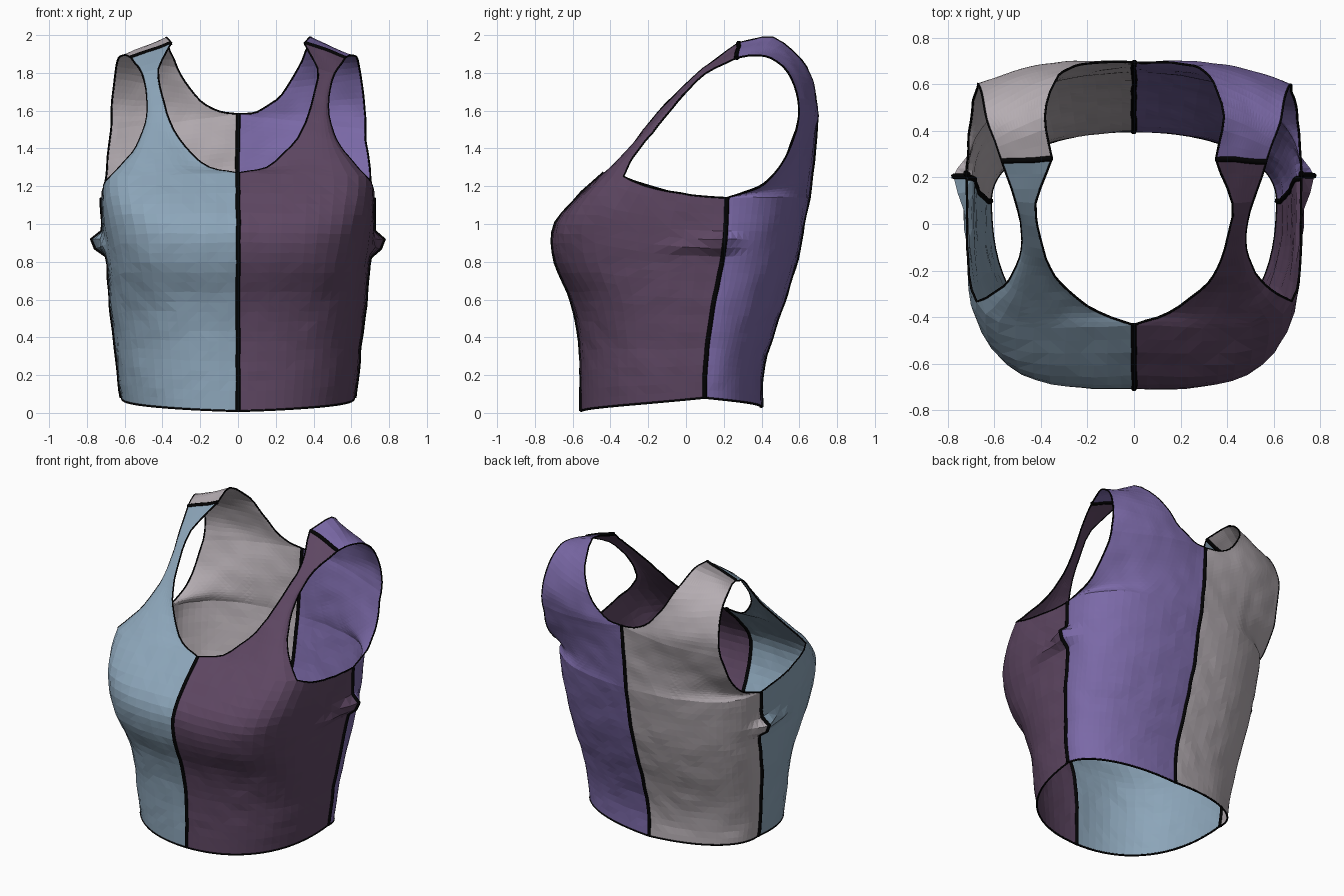
import bpy, bmesh, math
from mathutils import Vector, noise

if "Cube" in bpy.data.objects:
    bpy.data.objects.remove(bpy.data.objects["Cube"])

# ---------- colours ----------
def material(name, rgb):
    m = bpy.data.materials.new(name)
    m.diffuse_color = [(c / 255) ** 2.2 for c in rgb] + [1]
    m.use_nodes = True
    m.node_tree.nodes["Principled BSDF"].inputs["Base Color"].default_value = m.diffuse_color
    return m

BLUE = material("dusty blue", (139, 164, 184))
PLUM = material("dark plum", (94, 72, 98))
PURPLE = material("violet", (122, 105, 166))
GREY = material("warm grey", (180, 172, 177))
BLACK = material("black seam", (10, 10, 11))

# ---------- helpers ----------
def spline(pts, t):
    """Catmull-Rom through pts (numbers or vectors), t counted in points."""
    n = len(pts) - 1
    i = min(max(int(t), 0), n - 1)
    u = t - i
    b, c = pts[i], pts[i + 1]
    a = pts[i - 1] if i > 0 else b * 2 - c
    d = pts[i + 2] if i + 2 <= n else c * 2 - b
    return (b * 2 + (c - a) * u + (a * 2 - b * 5 + c * 4 - d) * u * u
            + (b * 3 - a - c * 3 + d) * u ** 3) * 0.5

# Torso profile sampled every 0.2 in height
FRONT = [.555, .555, .565, .605, .69, .69, .51, .28]
BACK = [.40, .40, .45, .52, .58, .62, .66, .69]
WIDTH = [.605, .63, .65, .675, .69, .715, .715, .69]
SIDE_Y = [.10, .10, .12, .15, .19, .21, .22, .22]
POWER = [2.4, 2.5, 2.6, 2.9, 3.5, 4.0, 6.0, 8.0]
BACK_POWER = [2.15, 2.2, 2.25, 2.3, 2.35, 2.35, 2.35, 2.35]

def torso(a, z, front):
    """Point on a squarish cross-section; a = 0 at centre, pi/2 at the side seam."""
    k = z / 0.2
    w, ys = spline(WIDTH, k), spline(SIDE_Y, k)
    n = spline(POWER if front else BACK_POWER, k)
    s, c = math.sin(a), max(math.cos(a), 0)
    r = (s ** n + c ** n) ** (-1 / n)
    depth = -spline(FRONT, k) - ys if front else spline(BACK, k) - ys
    return Vector((w * r * s, ys + depth * r * c, z))

def finish(p, side):
    """Mirror to one side, add the side pleats and light cloth creases."""
    x, y, z = p
    pleat = .075 * math.exp(-((z - .90) / .04) ** 2 - ((y - .19) / .08) ** 2)
    pleat += .03 * math.exp(-((z - .91 - .12 * (y - .2)) / .035) ** 2 - ((y - .03) / .16) ** 2)
    if x > .5:
        x += pleat
    q = Vector((x * side, y, z))
    if z > .12:
        q += noise.noise_vector(q * 9) * .006
    return q

COLS, ROWS, UP, CORNER = 20, 24, 18, 11   # CORNER: column where the armhole meets the bust

def lower(front):
    """Tube part from the hem to the chest line: rows of points."""
    rows, uc = [], CORNER / COLS
    for r in range(ROWS + 1):
        row = []
        for c in range(COLS + 1):
            u = c / COLS
            if front:
                bottom = .01 + .07 * u ** 1.5
                top = 1.27 - .02 * u / uc if u <= uc else 1.14 + .11 * ((1 - u) / (1 - uc)) ** 2
            else:
                bottom, top = .03 + .05 * u, 1.14
            row.append(torso(u * math.pi / 2, bottom + (top - bottom) * r / ROWS, front))
        rows.append(row)
    return rows

def upper(base, inner, outer, fade, bulge=0):
    """Part between neckline and armhole, growing out of the base row."""
    inner = [base[0]] + [Vector(p) for p in inner]
    outer = [base[-1]] + [Vector(p) for p in outer]
    n = len(base) - 1
    rows = []
    for k in range(UP + 1):
        t = k / UP
        a = spline(inner, t * (len(inner) - 1))
        b = spline(outer, t * (len(outer) - 1))
        row = []
        for i, p in enumerate(base):
            s = i / n
            q = a.lerp(b, s) + (p - base[0].lerp(base[-1], s)) * (1 - t) ** fade
            q.y += bulge * math.sin(math.pi * s) * t
            row.append(q)
        rows.append(row)
    return rows

def panel(name, grids, side, mat):
    bm = bmesh.new()
    for g in grids:
        vs = [[bm.verts.new(finish(p, side)) for p in row] for row in g]
        for r in range(len(vs) - 1):
            for c in range(len(vs[0]) - 1):
                quad = [vs[r][c], vs[r][c + 1], vs[r + 1][c + 1], vs[r + 1][c]]
                bm.faces.new(quad if side > 0 else quad[::-1])
    bmesh.ops.remove_doubles(bm, verts=bm.verts, dist=.0005)
    bmesh.ops.triangulate(bm, faces=bm.faces)
    me = bpy.data.meshes.new(name)
    bm.to_mesh(me)
    bm.free()
    me.materials.append(mat)
    me.materials.append(BLACK)
    ob = bpy.data.objects.new(name, me)
    bpy.context.collection.objects.link(ob)
    sol = ob.modifiers.new("cloth thickness", 'SOLIDIFY')
    sol.thickness, sol.offset, sol.material_offset_rim = .004, 0, 1

def piping(name, pts, side, radius):
    """Thin black cord along a seam or an edge."""
    cu = bpy.data.curves.new(name, 'CURVE')
    cu.dimensions = '3D'
    cu.bevel_depth, cu.bevel_resolution, cu.use_fill_caps = radius, 1, True
    sp = cu.splines.new('POLY')
    sp.points.add(len(pts) - 1)
    for q, p in zip(sp.points, pts):
        q.co = (*finish(p, side), 1)
    cu.materials.append(BLACK)
    bpy.context.collection.objects.link(bpy.data.objects.new(name, cu))

def column(grid, i):
    return [row[i] for row in grid]

# ---------- front: body and narrow strap ----------
front_low = lower(True)
front_up = upper(
    front_low[-1][:CORNER + 1],
    [(.15, -.38, 1.30), (.28, -.29, 1.41), (.36, -.19, 1.54),
     (.40, -.06, 1.68), (.42, .09, 1.82), (.35, .28, 1.96)],
    [(.61, -.30, 1.325), (.54, -.24, 1.41), (.49, -.14, 1.53),
     (.48, -.03, 1.665), (.51, .10, 1.795), (.57, .27, 1.88)], 2)

# ---------- back: body, shoulder blade and wide strap ----------
back_low = lower(False)
back_mid = upper(
    back_low[-1],
    [(0, .675, 1.36), (0, .695, 1.58)],
    [(.705, .41, 1.21), (.69, .52, 1.34), (.675, .585, 1.50)], 2.6, .045)
back_up = upper(
    back_mid[-1],
    [(.10, .695, 1.595), (.20, .69, 1.655), (.28, .67, 1.755), (.34, .61, 1.87),
     (.385, .46, 1.985), (.35, .28, 1.96)],
    [(.67, .60, 1.60), (.66, .585, 1.70), (.65, .54, 1.80), (.63, .45, 1.88),
     (.60, .36, 1.895), (.57, .27, 1.88)], 1.2)

# ---------- four panels, with seams and edge piping ----------
for side, word, front_mat, back_mat in ((-1, "left", BLUE, GREY), (1, "right", PLUM, PURPLE)):
    panel("front_panel_" + word, [front_low, front_up], side, front_mat)
    panel("back_panel_" + word, [back_low, back_mid, back_up], side, back_mat)
    piping("side_seam_" + word, column(front_low, -1), side, .013)
    piping("shoulder_seam_" + word, front_up[-1], side, .013)
    piping("hem_" + word, front_low[0] + back_low[0][::-1], side, .006)
    piping("neckline_" + word, column(front_up, 0) + column(back_up, 0)[::-1], side, .005)
    piping("armhole_" + word, column(front_up, -1)[::-1] + front_low[-1][CORNER + 1:]
           + column(back_mid, -1)[1:] + column(back_up, -1)[1:], side, .005)

piping("front_seam", column(front_low, 0), 1, .013)
piping("back_seam", column(back_low, 0) + column(back_mid, 0)[1:], 1, .013)
